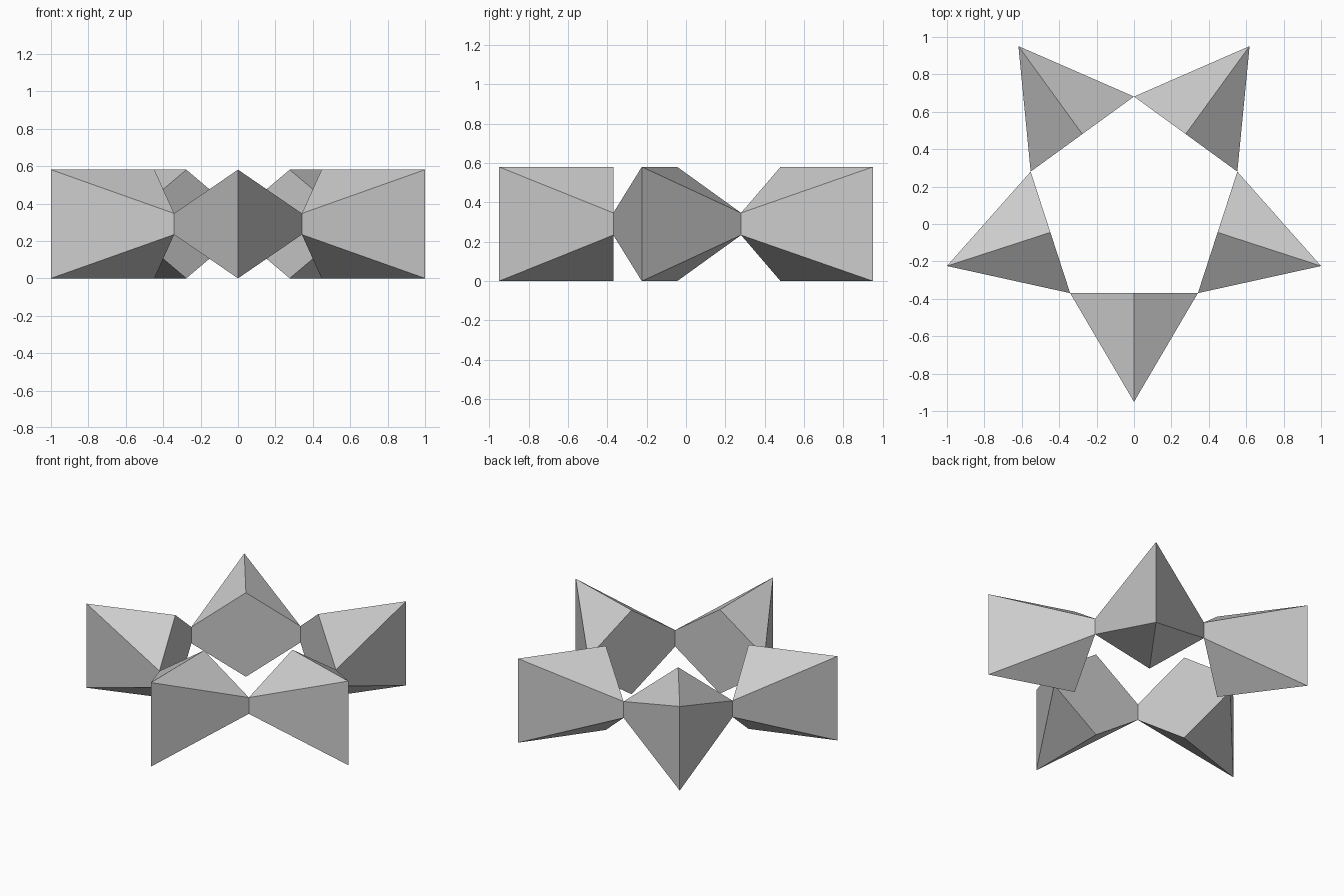
import bpy, bmesh
from math import pi, sin, cos

if "Cube" in bpy.data.objects:
    bpy.data.objects.remove(bpy.data.objects["Cube"])

HEIGHT = 0.581
TIP_R = 1 / cos(pi / 10)          # star tips reach x = +-1
INNER_R = 0.581                   # where neighbouring points meet
LOW, HIGH = 0.234, 0.347          # ends of the short shared edge
CENTRE_Y = (TIP_R - TIP_R * cos(pi / 5)) / 2

# One star point facing -y: ridged wedge with a six-sided inner face
side_x, inner_y = INNER_R * sin(pi / 5), -INNER_R * cos(pi / 5)
columns = [(0, -TIP_R, 0, HEIGHT),            # outer tip edge
           (side_x, inner_y, LOW, HIGH),      # right joint
           (0, inner_y, 0, HEIGHT),           # inner ridge end
           (-side_x, inner_y, LOW, HIGH)]     # left joint

bm = bmesh.new()
bot = [bm.verts.new((x, y, z)) for x, y, z, _ in columns]
top = [bm.verts.new((x, y, z)) for x, y, _, z in columns]
for a, b in ((0, 1), (3, 0)):                 # outer walls
    bm.faces.new((bot[a], bot[b], top[b], top[a]))
bm.faces.new((bot[1], bot[2], bot[3], top[3], top[2], top[1]))  # inner face
for ring in (bot, top):                       # sloping top and underside
    bm.faces.new((ring[0], ring[1], ring[2]))
    bm.faces.new((ring[0], ring[2], ring[3]))
bmesh.ops.recalc_face_normals(bm, faces=bm.faces[:])
mesh = bpy.data.meshes.new("star_point")
bm.to_mesh(mesh)
bm.free()

# Five points around the ring
for i in range(5):
    point = bpy.data.objects.new(f"star_point_{i + 1}", mesh)
    point.location.y = CENTRE_Y
    point.rotation_euler.z = i * 2 * pi / 5
    bpy.context.collection.objects.link(point)
